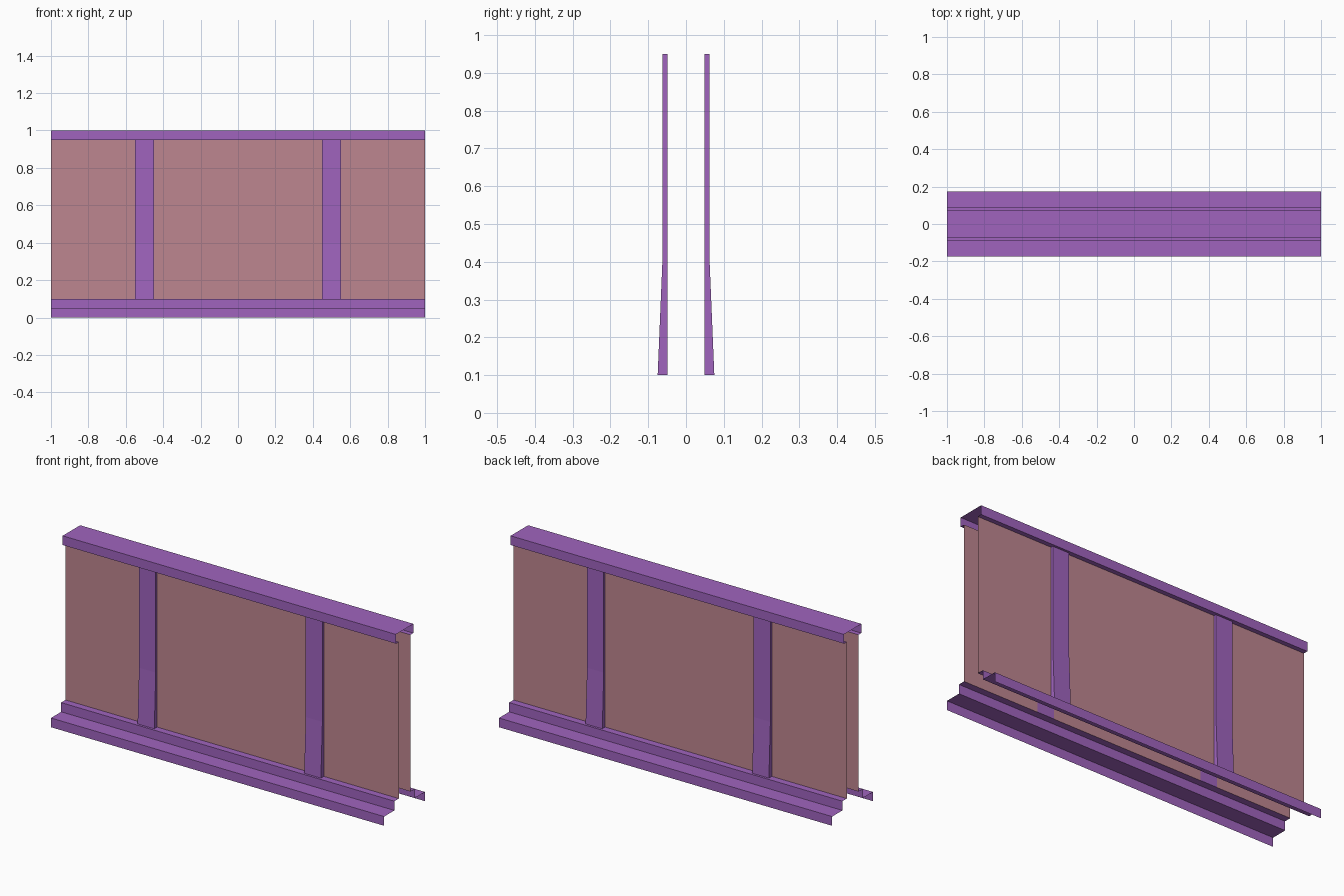
import bpy, bmesh

cube = bpy.data.objects.get("Cube")
if cube:
    bpy.data.objects.remove(cube)


def material(name, rgb):
    m = bpy.data.materials.new(name)
    m.use_nodes = True
    m.diffuse_color = (*rgb, 1)
    m.node_tree.nodes["Principled BSDF"].inputs["Base Color"].default_value = (*rgb, 1)
    return m


purple = material("purple trim", (0.35, 0.127, 0.515))
rose = material("dusty rose panel", (0.515, 0.238, 0.279))


def sweep(name, profile, x0, x1, mat, closed=False):
    """Sweep a (y, z) profile along x: an open sheet, or a capped solid."""
    bm = bmesh.new()
    a = [bm.verts.new((x0, y, z)) for y, z in profile]
    b = [bm.verts.new((x1, y, z)) for y, z in profile]
    n = len(profile)
    for i in range(n if closed else n - 1):
        j = (i + 1) % n
        bm.faces.new((a[i], b[i], b[j], a[j]))
    if closed:
        bm.faces.new(a)
        bm.faces.new(b)
        bmesh.ops.recalc_face_normals(bm, faces=bm.faces)
    mesh = bpy.data.meshes.new(name)
    bm.to_mesh(mesh)
    bm.free()
    mesh.materials.append(mat)
    obj = bpy.data.objects.new(name, mesh)
    bpy.context.collection.objects.link(obj)
    return obj


def mirrored(profile):
    # Reversed order keeps the normals facing outward
    return [(-y, z) for y, z in reversed(profile)]


# Profiles for the front half
lip = [(-0.05, 0.95), (-0.075, 0.95), (-0.075, 1.0)]
base = [(-0.175, 0), (-0.175, 0.05), (-0.0875, 0.05), (-0.0875, 0.1), (-0.05, 0.1)]
panel = [(-0.05, 0.1), (-0.05, 0.95)]
post = [(-0.049, 0.1), (-0.075, 0.1), (-0.0625, 0.4), (-0.0625, 0.95), (-0.049, 0.95)]

# Top cap with folded lips on both sides
sweep("top_cap", lip + mirrored(lip), -1, 1, purple)

# Each face of the wall: stepped base, panel and two flared posts
for side, shape in (("front", lambda p: p), ("back", mirrored)):
    sweep(side + "_base_step", shape(base), -1, 1, purple)
    sweep(side + "_panel", shape(panel), -1, 1, rose)
    for end, x in (("right", -0.5), ("left", 0.5)):
        sweep(f"{side}_{end}_post", shape(post), x - 0.05, x + 0.05, purple, closed=True)
